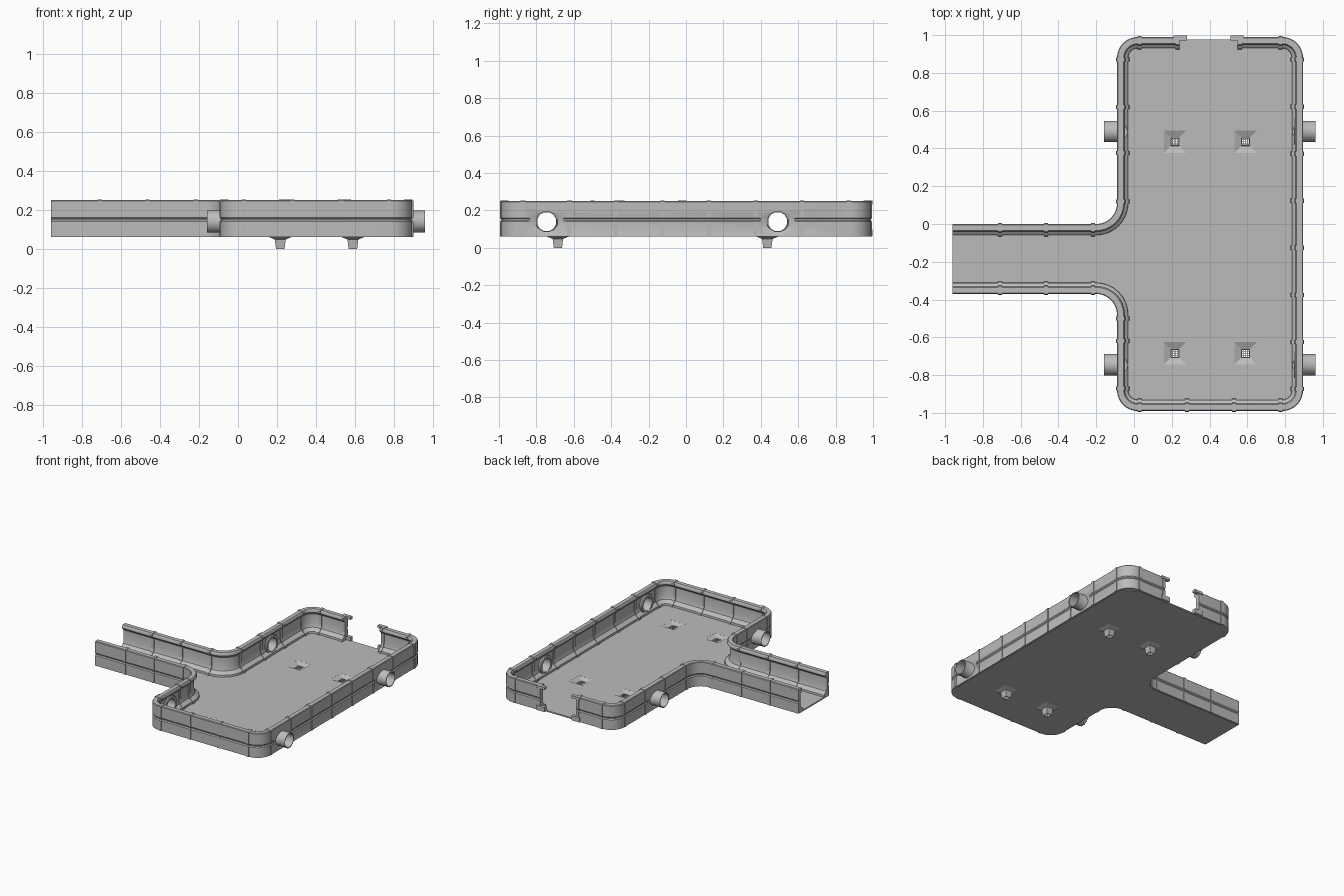
import bpy, bmesh, math
from mathutils import Matrix, Vector

if "Cube" in bpy.data.objects:
    bpy.data.objects.remove(bpy.data.objects["Cube"])

grey = bpy.data.materials.new("plain grey")
grey.use_nodes = True
COLOUR = (0.5, 0.5, 0.5, 1)
grey.diffuse_color = COLOUR
grey.node_tree.nodes["Principled BSDF"].inputs["Base Color"].default_value = COLOUR


def finish(name, bm):
    bmesh.ops.recalc_face_normals(bm, faces=bm.faces)
    mesh = bpy.data.meshes.new(name)
    bm.to_mesh(mesh)
    bm.free()
    mesh.materials.append(grey)
    ob = bpy.data.objects.new(name, mesh)
    bpy.context.collection.objects.link(ob)
    return ob


def activate(ob):
    bpy.ops.object.select_all(action='DESELECT')
    ob.select_set(True)
    bpy.context.view_layer.objects.active = ob


def smooth(ob):
    activate(ob)
    bpy.ops.object.shade_smooth_by_angle(angle=math.radians(35))


def cut(ob, cutter):
    activate(ob)
    mod = ob.modifiers.new("cut", 'BOOLEAN')
    mod.operation, mod.solver, mod.object = 'DIFFERENCE', 'EXACT', cutter
    bpy.ops.object.modifier_apply(modifier=mod.name)


def loft(name, rings, wrap):
    """Skin a list of closed rings; cap the ends or wrap around."""
    bm = bmesh.new()
    vs = [[bm.verts.new(p) for p in ring] for ring in rings]
    n = len(vs[0])
    pairs = list(zip(vs, vs[1:])) + ([(vs[-1], vs[0])] if wrap else [])
    for a, b in pairs:
        for i in range(n):
            j = (i + 1) % n
            bm.faces.new((a[i], a[j], b[j], b[i]))
    if not wrap:
        bm.faces.new(vs[0])
        bm.faces.new(vs[-1])
    return finish(name, bm)


def tube(name, profile, sides, turn, place):
    angles = [turn + math.tau * i / sides for i in range(sides)]
    return loft(name, [[place(r * math.cos(a), r * math.sin(a), h) for r, h in profile]
                       for a in angles], True)


def boxes(bm, items):
    for centre, size in items:
        bmesh.ops.create_cube(bm, size=1, matrix=Matrix.Translation(centre)
                              @ Matrix.Diagonal((*size, 1)))


RADIUS, STEPS = 0.11, 8


def walk(x, y, moves):
    """Outline as (x, y, heading, kind); 'L' and 'R' are quarter turns."""
    h, pts = 0.0, [(x, y, 0.0, "line")]
    for m in moves:
        if m in ("L", "R"):
            s = 1 if m == "L" else -1
            cx, cy = x - s * RADIUS * math.sin(h), y + s * RADIUS * math.cos(h)
            for i in range(1, STEPS + 1):
                a = h + s * math.pi / 2 * i / STEPS
                x, y = cx + s * RADIUS * math.sin(a), cy - s * RADIUS * math.cos(a)
                pts.append((x, y, a, m if i < STEPS else "line"))
            h += s * math.pi / 2
        else:
            x, y = x + m * math.cos(h), y + m * math.sin(h)
            pts.append((x, y, h, "line"))
    return pts


def inset(p, d):
    return p[0] + d * math.sin(p[2]), p[1] - d * math.cos(p[2])


def sweep(name, path, profile):
    return loft(name, [[(*inset(p, d), z) for d, z in profile] for p in path], False)


# Walls: channel-shaped section (inward distance, height) along two outlines
section = [(0, .062), (0, .14), (.006, .147), (.006, .153), (0, .16), (0, .245),
           (.004, .25), (.035, .25), (.042, .24), (.042, .225), (.022, .205),
           (.022, .13), (.03, .105), (.058, .085), (.06, .062)]
path_a = walk(-.96, 0, [.76, "L", .77, "R", .21])
path_b = walk(.56, .99, [.225, "R", 1.76, "R", .765, "R", .4, "L", .76])
walls = [sweep("corridor_left_wall", path_a, section), sweep("main_wall", path_b, section)]

# Pipe openings with shallow dents around them
mouths = [(side, y) for side in (-1, 1) for y in (-.745, .49)]
dents, holes = bmesh.new(), bmesh.new()
for side, y in mouths:
    face_x = .895 if side > 0 else -.09
    spin = Matrix.Rotation(-side * math.pi / 2, 4, 'Y')
    bmesh.ops.create_cone(
        dents, cap_ends=True, segments=12, radius1=1, radius2=0, depth=.04,
        matrix=Matrix.Translation((face_x - side * .01, y, .13))
        @ Matrix.Diagonal((1, .15, .085, 1)) @ spin)
    bmesh.ops.create_cone(
        holes, cap_ends=True, segments=12, radius1=.055, radius2=.055, depth=.2,
        matrix=Matrix.Translation((face_x, y, .14)) @ spin)
cutters = [finish("dent_cutter", dents), finish("hole_cutter", holes)]
for wall in walls:
    for cutter in cutters:
        cut(wall, cutter)
    smooth(wall)

# Side pipes, flared on the inside of the wall
pipe_section = [(.052, 0), (.058, 0), (.058, .075), (.074, .105), (.07, .112), (.052, .112)]
for side, y in mouths:
    end = .96 if side > 0 else -.16
    pipe = tube("side_pipe", pipe_section, 12, math.pi / 12,
                lambda a, b, h: (end - side * h, y + a, .14 + b))
    smooth(pipe)

# Ribs clamped over the walls
rib_section = [(d - .005 if d < .02 else d + .006, z + .003 if z > .2 else z)
               for d, z in section]


def rib(x, y, heading):
    dx, dy = .011 * math.cos(heading), .011 * math.sin(heading)
    ends = [(x - dx, y - dy, heading), (x + dx, y + dy, heading)]
    sweep("wall_rib", ends, rib_section)


UP, DOWN, BACK = math.pi / 2, -math.pi / 2, math.pi
for i in range(8):
    rib(.895, .87 - .249 * i, DOWN)
for y in (.87, .62, .375, .12, -.5, -.62, -.87):
    rib(-.09, y, UP)
for x in (.03, .28, .53, .775):
    rib(x, -.99, BACK)
for x in (.03, .23, .56, .775):
    rib(x, .99, 0)
for x in (-.71, -.465, -.217):
    rib(x, 0, 0)
    rib(x, -.37, BACK)

# Door frame tabs at the gap in the back wall
tabs = bmesh.new()
for s in (-1, 1):
    x = .395 + s * .15
    boxes(tabs, [((x, .985, .243), (.07, .026, .02)), ((x, .985, .08), (.07, .026, .035))])
finish("door_tabs", tabs)

# Floor plate with chamfered room corners
bm = bmesh.new()
rim = [bm.verts.new((*inset(p, .012), .06)) for p in path_a + path_b if p[3] != "R"]
face = bm.faces.new(rim)
grown = bmesh.ops.extrude_face_region(bm, geom=[face])["geom"]
bmesh.ops.translate(bm, vec=Vector((0, 0, .01)),
                    verts=[v for v in grown if isinstance(v, bmesh.types.BMVert)])
floor = finish("floor", bm)

# Floor drains: square funnel, outlet and open grate
drains = [(x, y) for x in (.217, .59) for y in (-.685, .435)]
bm = bmesh.new()
boxes(bm, [((x, y, .065), (.118, .118, .1)) for x, y in drains])
cutters.append(finish("drain_cutter", bm))
cut(floor, cutters[-1])
funnel = [(.06, .07), (.06, .061), (.028, .048), (.022, 0), (.018, 0), (.024, .054)]
funnel = [(w * math.sqrt(2), z) for w, z in funnel]
for x, y in drains:
    tube("drain_funnel", funnel, 4, math.pi / 4, lambda a, b, h: (x + a, y + b, h))
    bm = bmesh.new()
    for k in range(-2, 3):
        o = k * .0115
        boxes(bm, [((x + o, y, .053), (.003, .05, .004)), ((x, y + o, .053), (.05, .003, .004))])
    finish("drain_grate", bm)

for cutter in cutters:
    bpy.data.objects.remove(cutter)
